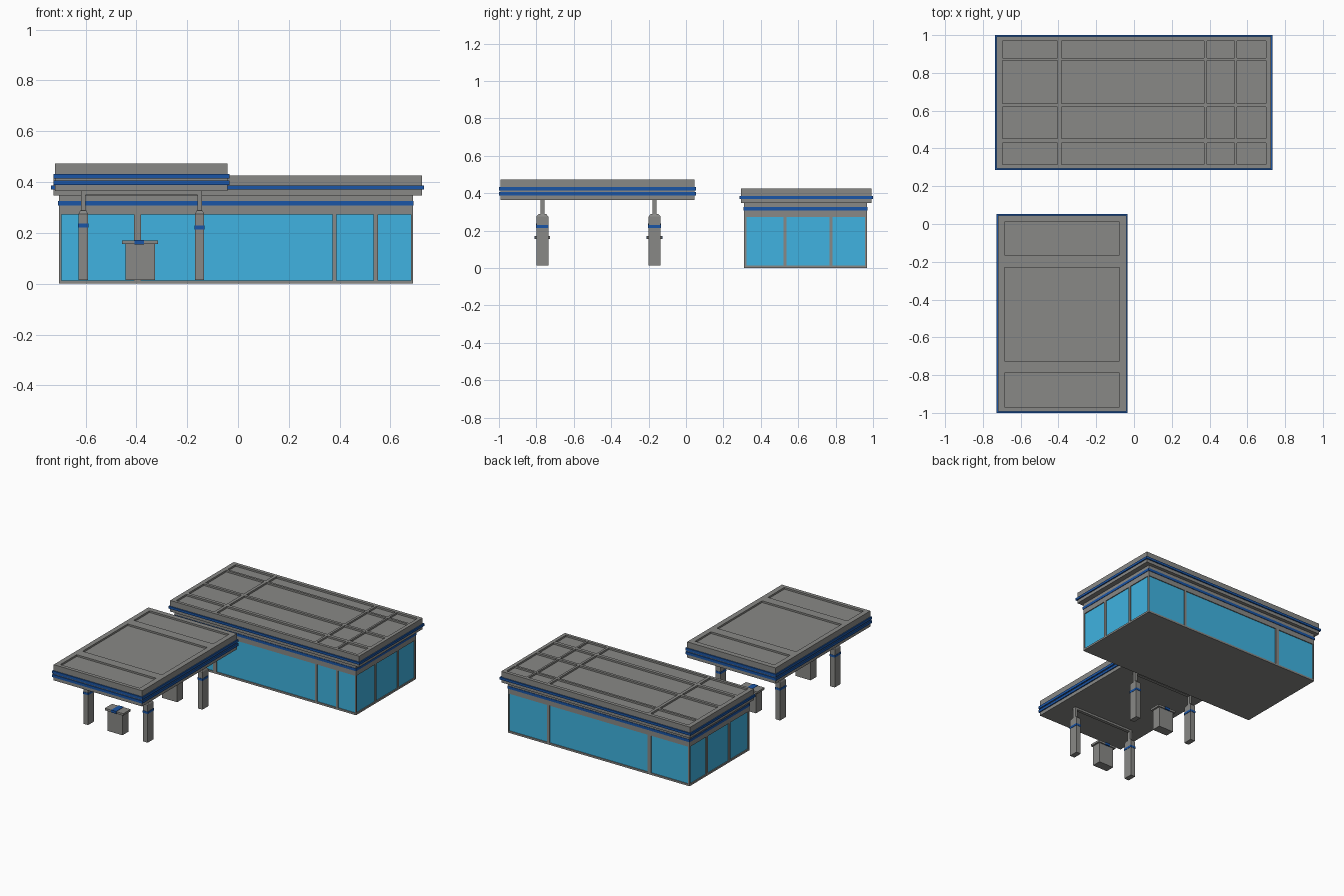
import bpy, bmesh
from mathutils import Vector

if "Cube" in bpy.data.objects:
    bpy.data.objects.remove(bpy.data.objects["Cube"])


def material(name, rgb):
    m = bpy.data.materials.new(name)
    m.diffuse_color = (*rgb, 1)
    m.use_nodes = True
    m.node_tree.nodes["Principled BSDF"].inputs["Base Color"].default_value = m.diffuse_color
    return m


GLASS = material("glass_blue", (0.05, 0.45, 0.75))
BLUE = material("stripe_blue", (0.01, 0.09, 0.38))
GREY = material("plain_grey", (0.25, 0.25, 0.24))
X, Y, Z = Vector((1, 0, 0)), Vector((0, 1, 0)), Vector((0, 0, 1))


def finish(name, bm, mats):
    bmesh.ops.remove_doubles(bm, verts=bm.verts, dist=1e-5)
    me = bpy.data.meshes.new(name)
    bm.to_mesh(me)
    bm.free()
    for m in mats:
        me.materials.append(m)
    ob = bpy.data.objects.new(name, me)
    bpy.context.collection.objects.link(ob)
    return ob


def quad(bm, pts, mat=0):
    f = bm.faces.new([bm.verts.new(p) for p in pts])
    f.material_index = mat


def block(name, lo, hi, panels=None, depth=0.0, mats=(GREY,), taper=1.0):
    """Box whose sides may carry a grid of sunken panels (odd cells of the grid lines)."""
    bm = bmesh.new()
    panels = panels or {}
    sides = {"front": (X, Z, -Y), "back": (-X, Z, Y), "right": (Y, Z, X),
             "left": (-Y, Z, -X), "top": (X, Y, Z), "bottom": (-X, Y, -Z)}
    lo, hi = Vector(lo), Vector(hi)
    for key, (u, v, n) in sides.items():
        span = [sorted((lo.dot(a), hi.dot(a))) for a in (u, v)]
        off = max(lo.dot(n), hi.dot(n))
        inner = panels.get(key, ((), ()))
        # inner lines are given in world axes; flip for reversed sides
        sign = u.x + u.y + u.z
        us = sorted([*span[0], *(sign * t for t in inner[0])])
        vs = sorted([*span[1], *inner[1]])
        for i in range(len(us) - 1):
            for j in range(len(vs) - 1):
                c = [u * a + v * b + n * off for a, b in
                     ((us[i], vs[j]), (us[i + 1], vs[j]), (us[i + 1], vs[j + 1]), (us[i], vs[j + 1]))]
                if i % 2 and j % 2:
                    d = [p - n * depth for p in c]
                    quad(bm, d, len(mats) - 1)
                    for k in range(4):
                        m = (k + 1) % 4
                        quad(bm, (c[k], c[m], d[m], d[k]))
                else:
                    quad(bm, c)
    if taper != 1:
        mid = (lo + hi) / 2
        for w in bm.verts:
            if w.co.z > mid.z:
                w.co.x = mid.x + (w.co.x - mid.x) * taper
                w.co.y = mid.y + (w.co.y - mid.y) * taper
    return finish(name, bm, mats)


def band(name, x0, x1, y0, y1, z0, z1, t):
    """Raised stripe that runs round a rectangular body."""
    bm = bmesh.new()
    ring = lambda e, z: [Vector(p) for p in ((x0 - e, y0 - e, z), (x1 + e, y0 - e, z),
                                             (x1 + e, y1 + e, z), (x0 - e, y1 + e, z))]
    ob, ot, ib, it = ring(t, z0), ring(t, z1), ring(0, z0), ring(0, z1)
    for k in range(4):
        m = (k + 1) % 4
        quad(bm, (ob[k], ob[m], ot[m], ot[k]))
        quad(bm, (ot[k], ot[m], it[m], it[k]))
        quad(bm, (ib[k], ib[m], ob[m], ob[k]))
    return finish(name, bm, (BLUE,))


# Shop walls with sunken windows
zs = (0.013, 0.272)
side_y = (0.323, 0.521, 0.537, 0.767, 0.782, 0.957)
front_x = (-0.694, -0.41, -0.382, 0.372, 0.388, 0.534, 0.55, 0.68)
back_x = (-0.694, -0.41, -0.382, 0.372, 0.388, 0.68)
block("shop_walls", (-0.705, 0.311, 0), (0.688, 0.968, 0.348),
      {"front": (front_x, zs), "back": (back_x, zs), "left": (side_y, zs), "right": (side_y, zs)},
      0.006, (GREY, GLASS))
band("shop_wall_stripe", -0.705, 0.688, 0.311, 0.968, 0.307, 0.325, 0.003)

# Shop roof with sunken roof panels
block("shop_roof", (-0.727, 0.295, 0.348), (0.724, 0.992, 0.425),
      {"top": ((-0.696, -0.405, -0.384, 0.37, 0.386, 0.532, 0.545, 0.7),
               (0.315, 0.429, 0.452, 0.619, 0.638, 0.865, 0.88, 0.968))}, 0.012)
band("shop_roof_stripe", -0.727, 0.724, 0.295, 0.992, 0.37, 0.386, 0.008)

# Forecourt canopy
block("canopy", (-0.72, -0.993, 0.364), (-0.041, 0.046, 0.473),
      {"top": ((-0.686, -0.077), (-0.968, -0.788, -0.725, -0.229, -0.163, 0.01))}, 0.012)
for i, z in enumerate((0.388, 0.414)):
    band(f"canopy_stripe_{i + 1}", -0.72, -0.041, -0.993, 0.046, z, z + 0.018, 0.007)

# Two rows of canopy columns, each with a pump between them
for r, y in enumerate((-0.768, -0.168), 1):
    for c, (x, zb) in enumerate(((-0.609, 0.222), (-0.151, 0.214)), 1):
        tag = f"{r}_{c}"
        block(f"column_{tag}", (x - 0.018, y - 0.032, 0.014), (x + 0.018, y + 0.032, 0.275))
        block(f"column_cap_{tag}", (x - 0.018, y - 0.032, 0.275), (x + 0.018, y + 0.032, 0.288), taper=0.65)
        block(f"column_post_{tag}", (x - 0.009, y - 0.011, 0.286), (x + 0.009, y + 0.011, 0.364))
        band(f"column_stripe_{tag}", x - 0.018, x + 0.018, y - 0.032, y + 0.032, zb, zb + 0.015, 0.002)
    block(f"canopy_beam_{r}", (-0.618, y - 0.011, 0.35), (-0.142, y + 0.011, 0.365))
    block(f"pump_{r}", (-0.442, y - 0.032, 0.014), (-0.327, y + 0.032, 0.157))
    block(f"pump_top_{r}", (-0.457, y - 0.04, 0.156), (-0.315, y + 0.04, 0.17))
    block(f"pump_top_stripe_{r}", (-0.407, y - 0.042, 0.155), (-0.369, y + 0.042, 0.172), mats=(BLUE,))
